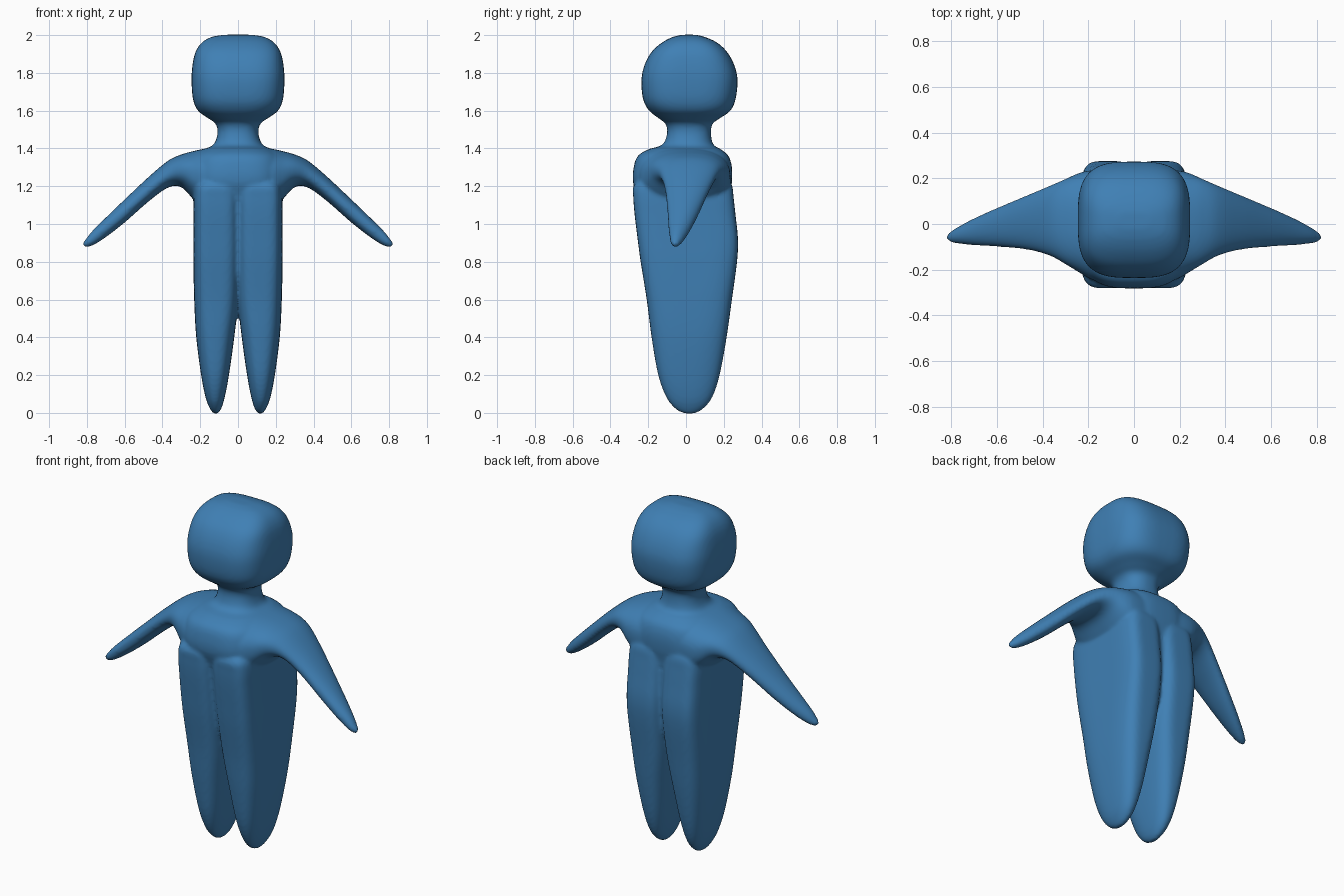
import bpy, bmesh, math

skin = bpy.data.materials.new("blue skin")
skin.diffuse_color = (0.05, 0.215, 0.46, 1)


def resample(rows, steps=6):
    """Catmull-Rom interpolation between section rows."""
    out = []
    for i in range(len(rows) - 1):
        a, b, c, d = (rows[max(i - 1, 0)], rows[i], rows[i + 1],
                      rows[min(i + 2, len(rows) - 1)])
        for k in range(steps):
            t = k / steps
            out.append([0.5 * (2 * q + (r - p) * t + (2 * p - 5 * q + 4 * r - s) * t * t
                               + (3 * q - p - 3 * r + s) * t ** 3)
                        for p, q, r, s in zip(a, b, c, d)])
    return out + [list(rows[-1])]


def loft(bm, rows, place, sides=64):
    """Skin superellipse sections: (station, u0, u1, v0, v1, exponent)."""
    rings = []
    for w, u0, u1, v0, v1, n in resample(rows):
        ring = []
        for k in range(sides):
            a = 2 * math.pi * k / sides
            c, s = math.cos(a), math.sin(a)
            u = (u0 + u1) / 2 + (u1 - u0) / 2 * math.copysign(abs(c) ** (2 / n), c)
            v = (v0 + v1) / 2 + (v1 - v0) / 2 * math.copysign(abs(s) ** (2 / n), s)
            ring.append(bm.verts.new(place(w, u, v)))
        rings.append(ring)
    for r, q in zip(rings, rings[1:]):
        for k in range(sides):
            j = (k + 1) % sides
            bm.faces.new((r[k], r[j], q[j], q[k]))
    bm.faces.new(rings[0])
    bm.faces.new(rings[-1])


# torso core, neck and head: z, half width, front y, back y, exponent
core = [(0.64, 0.12, -0.14, 0.17, 2.5), (0.75, 0.19, -0.19, 0.22, 3),
        (0.95, 0.215, -0.225, 0.235, 3.2), (1.12, 0.225, -0.25, 0.23, 3.2),
        (1.22, 0.235, -0.28, 0.243, 3.2), (1.30, 0.24, -0.277, 0.243, 3),
        (1.36, 0.225, -0.255, 0.225, 2.8), (1.395, 0.18, -0.20, 0.185, 2.6),
        (1.42, 0.13, -0.125, 0.145, 2.4), (1.48, 0.108, -0.10, 0.132, 2.4),
        (1.53, 0.118, -0.108, 0.14, 2.4), (1.56, 0.158, -0.145, 0.18, 2.6),
        (1.60, 0.212, -0.195, 0.235, 2.9), (1.66, 0.238, -0.227, 0.262, 3.1),
        (1.76, 0.246, -0.236, 0.273, 3.2), (1.84, 0.241, -0.22, 0.256, 3.2),
        (1.91, 0.225, -0.183, 0.218, 3.2), (1.96, 0.192, -0.128, 0.165, 3.1),
        (1.99, 0.14, -0.07, 0.10, 3), (2.002, 0.07, -0.02, 0.05, 3)]

# leg column: z, inner x, outer x, front y, back y, exponent
leg = [(-0.004, 0.108, 0.128, -0.01, 0.045, 2), (0.02, 0.09, 0.147, -0.055, 0.09, 2.1),
       (0.08, 0.071, 0.171, -0.103, 0.138, 2.3), (0.20, 0.048, 0.195, -0.147, 0.178, 2.6),
       (0.40, 0.020, 0.221, -0.182, 0.215, 3), (0.60, -0.002, 0.232, -0.208, 0.243, 3.6),
       (0.80, -0.006, 0.236, -0.24, 0.27, 4.2), (0.92, -0.006, 0.236, -0.256, 0.275, 4.5),
       (1.05, -0.006, 0.236, -0.272, 0.262, 4.5), (1.14, -0.006, 0.236, -0.279, 0.252, 4.5),
       (1.20, -0.004, 0.232, -0.278, 0.245, 4), (1.24, 0.01, 0.215, -0.24, 0.225, 3.5)]

# arm: x, front y, back y, bottom z, top z, exponent
arm = [(0.10, -0.262, 0.235, 1.08, 1.408, 2.6), (0.18, -0.245, 0.235, 1.09, 1.398, 2.5),
       (0.235, -0.215, 0.225, 1.13, 1.386, 2.4), (0.30, -0.176, 0.197, 1.195, 1.368, 2.3),
       (0.37, -0.138, 0.167, 1.193, 1.335, 2.2), (0.47, -0.112, 0.125, 1.122, 1.252, 2.2),
       (0.60, -0.099, 0.07, 1.008, 1.13, 2.2), (0.70, -0.093, 0.025, 0.93, 1.034, 2.1),
       (0.77, -0.086, -0.012, 0.886, 0.965, 2), (0.805, -0.078, -0.035, 0.878, 0.922, 2),
       (0.82, -0.064, -0.05, 0.888, 0.904, 2)]

bm = bmesh.new()
loft(bm, [(z, -w, w, f, b, n) for z, w, f, b, n in core], lambda w, u, v: (u, v, w))
for side in (-1, 1):
    loft(bm, leg, lambda w, u, v: (side * u, v, w))
    loft(bm, arm, lambda w, u, v: (side * w, u, v))
bmesh.ops.recalc_face_normals(bm, faces=bm.faces)
mesh = bpy.data.meshes.new("body")
bm.to_mesh(mesh)
bm.free()
mesh.materials.append(skin)
body = bpy.data.objects.new("body", mesh)
bpy.context.collection.objects.link(body)

# fuse the parts into one soft skin
fuse = body.modifiers.new("fuse", 'REMESH')
fuse.mode = 'VOXEL'
fuse.voxel_size = 0.01
fuse.use_smooth_shade = True
soften = body.modifiers.new("soften", 'SMOOTH')
soften.factor = 0.5
soften.iterations = 6
